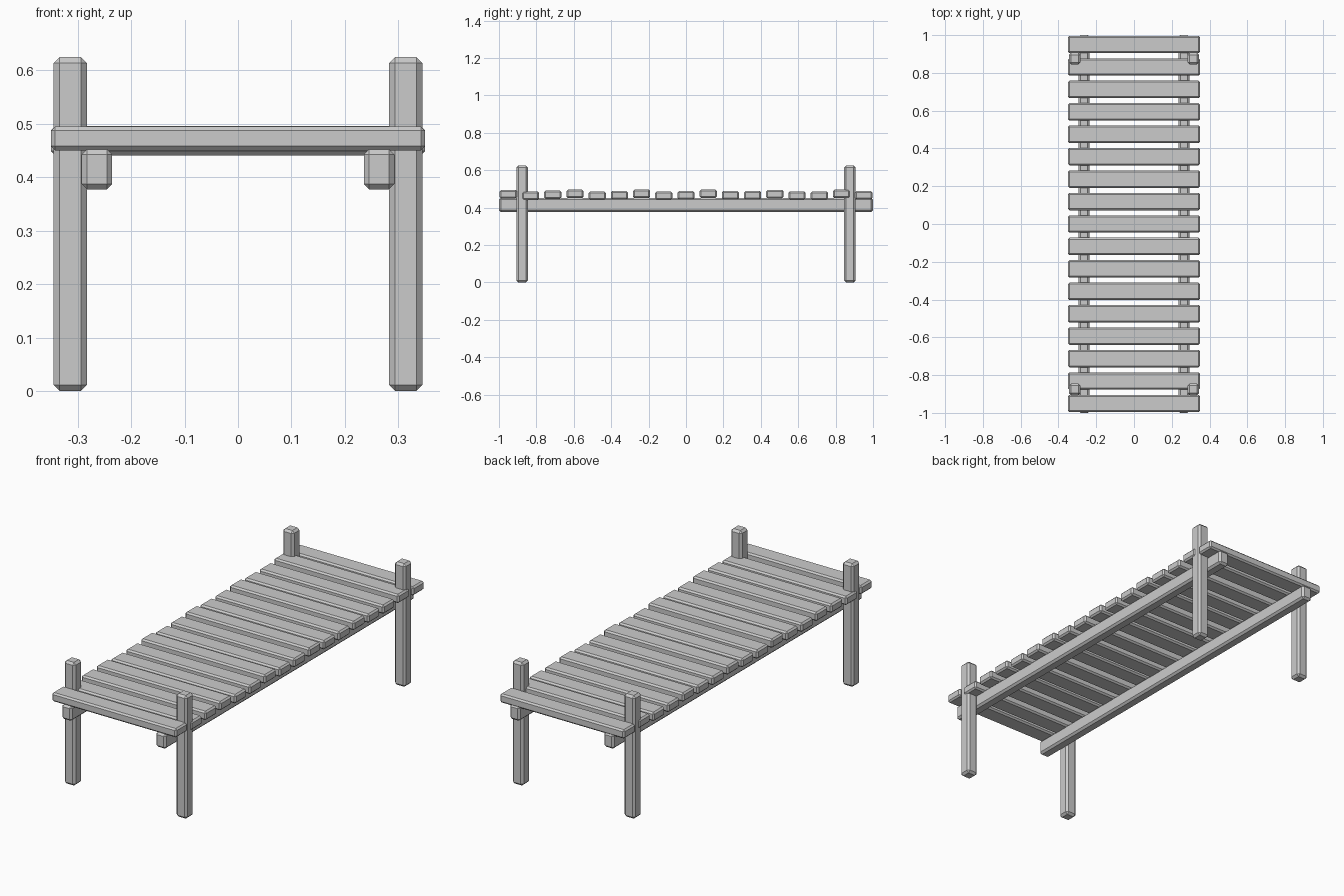
import bpy, bmesh
from mathutils import Vector

if "Cube" in bpy.data.objects:
    bpy.data.objects.remove(bpy.data.objects["Cube"])


def beam(name, center, size, chamfer):
    """Box with a single flat chamfer on every edge."""
    bm = bmesh.new()
    bmesh.ops.create_cube(bm, size=1)
    bmesh.ops.scale(bm, vec=Vector(size), verts=bm.verts)
    bmesh.ops.bevel(bm, geom=bm.edges[:], offset=chamfer, segments=1,
                    affect='EDGES', profile=0.5)
    mesh = bpy.data.meshes.new(name)
    bm.to_mesh(mesh)
    bm.free()
    obj = bpy.data.objects.new(name, mesh)
    obj.location = center
    bpy.context.collection.objects.link(obj)
    return obj


for sx, side in ((-1, "left"), (1, "right")):
    # long support rails under the deck
    beam(f"{side}_rail", (sx * 0.264, 0, 0.415), (0.057, 2.0, 0.075), 0.01)
    # corner posts rising through the deck
    for sy, end in ((-1, "front"), (1, "back")):
        beam(f"{end}_{side}_post", (sx * 0.314, sy * 0.876, 0.3125),
             (0.062, 0.062, 0.625), 0.011)

# deck planks, each at a slightly uneven height (mm above the lowest), front to back
lifts = [9, 0, 6, 10, 0, 2, 10, 0, 2, 10, 2, 2, 9, 1, 1, 10, 3]
for i, lift in enumerate(lifts):
    y = -0.95 + i * 1.9 / (len(lifts) - 1)
    beam(f"plank_{i + 1}", (0, y, 0.4635 + lift / 1000), (0.7, 0.092, 0.045), 0.008)
